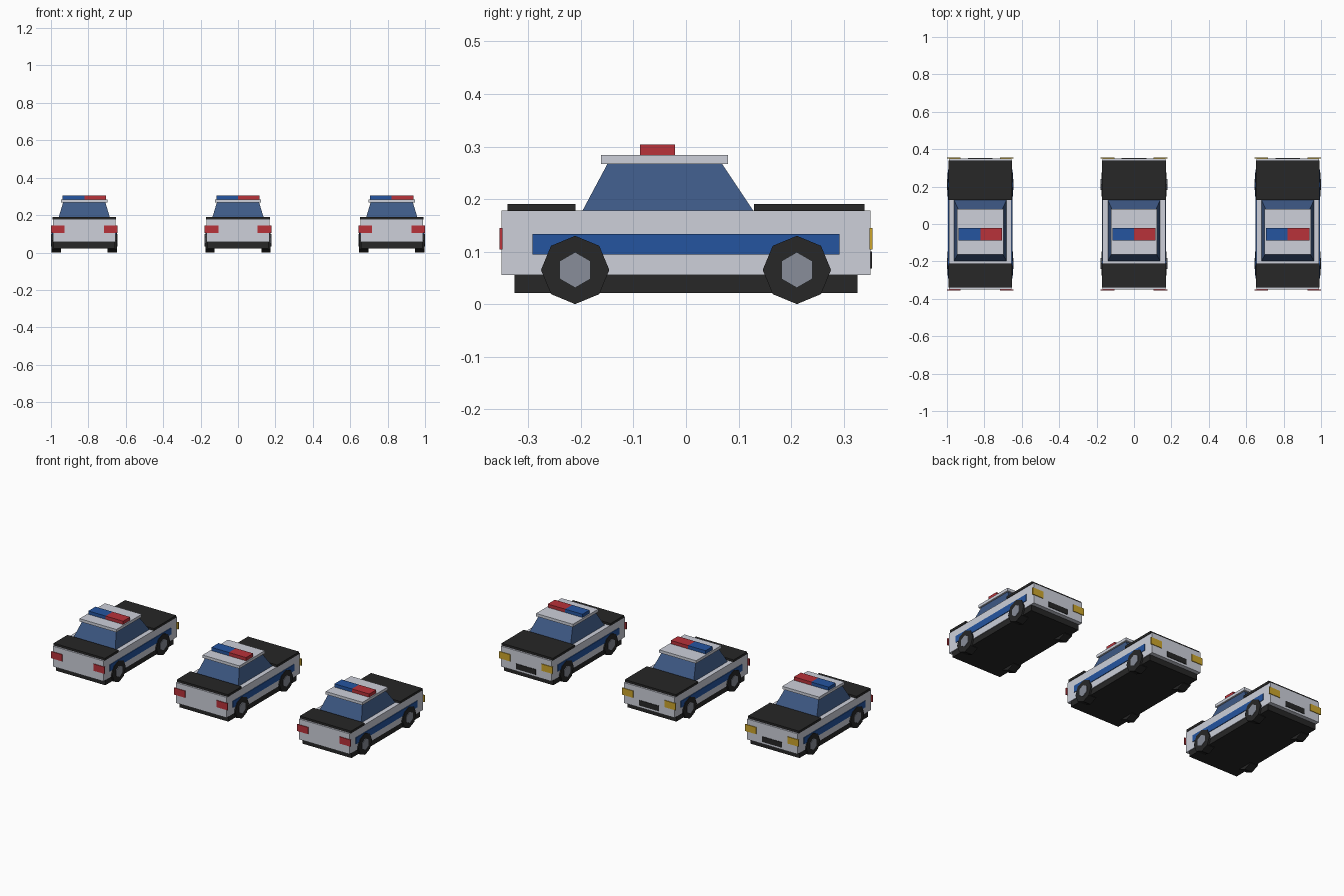
import bpy
import bmesh
from math import pi
from mathutils import Matrix, Vector

if "Cube" in bpy.data.objects:
    bpy.data.objects.remove(bpy.data.objects["Cube"], do_unlink=True)


def material(name, r, g, b):
    mat = bpy.data.materials.new(name)
    mat.use_nodes = True
    mat.diffuse_color = (r, g, b, 1)
    mat.node_tree.nodes["Principled BSDF"].inputs["Base Color"].default_value = (r, g, b, 1)
    return mat


GREY = material("light grey paint", 0.61, 0.63, 0.70)
BLACK = material("black", 0.02, 0.02, 0.02)
BLUE = material("blue", 0.018, 0.09, 0.35)
RED = material("red", 0.48, 0.032, 0.042)
YELLOW = material("yellow lamp", 0.61, 0.38, 0.025)
GLASS = material("blue glass", 0.048, 0.10, 0.235)
HUB = material("hub grey", 0.25, 0.27, 0.32)

CAR_SPACING = 0.822
parts = []


def finish(bm, name, mat):
    mesh = bpy.data.meshes.new(name)
    bm.to_mesh(mesh)
    bm.free()
    mesh.materials.append(mat)
    parts.append((name, mesh))


def box(name, mat, x, y, z):
    """Box from (min, max) ranges on each axis."""
    bm = bmesh.new()
    bmesh.ops.create_cube(bm, size=1)
    ranges = (x, y, z)
    for v in bm.verts:
        v.co = Vector([(lo + hi) / 2 + c * (hi - lo) for c, (lo, hi) in zip(v.co, ranges)])
    finish(bm, name, mat)


def disc(name, mat, sides, radius, x, y, z, turn=0):
    """Prism with its axis along x, between the two x values."""
    bm = bmesh.new()
    bmesh.ops.create_cone(bm, cap_ends=True, segments=sides, radius1=radius,
                          radius2=radius, depth=abs(x[1] - x[0]))
    place = Matrix.Translation(((x[0] + x[1]) / 2, y, z))
    spin = Matrix.Rotation(turn, 4, "X") @ Matrix.Rotation(pi / 2, 4, "Y")
    bmesh.ops.transform(bm, matrix=place @ spin, verts=bm.verts)
    finish(bm, name, mat)


def mirrored(side, inner, outer):
    return tuple(sorted((side * inner, side * outer)))


# Body shell, underside, bonnet and boot panels
box("body", GREY, (-0.168, 0.168), (-0.351, 0.351), (0.055, 0.178))
box("undercarriage", BLACK, (-0.164, 0.164), (-0.326, 0.326), (0.021, 0.056))
box("boot_panel", BLACK, (-0.171, 0.171), (-0.34, -0.21), (0.177, 0.191))
box("bonnet_panel", BLACK, (-0.171, 0.171), (0.129, 0.34), (0.177, 0.191))

# Tapered glass cabin
bm = bmesh.new()
rings = []
for half_x, back, front, z in ((0.14, -0.197, 0.128, 0.178), (0.113, -0.149, 0.068, 0.268)):
    rings.append([bm.verts.new((x, y, z)) for x, y in
                  ((-half_x, back), (half_x, back), (half_x, front), (-half_x, front))])
low, high = rings
bm.faces.new(low[::-1])
bm.faces.new(high)
for i in range(4):
    j = (i + 1) % 4
    bm.faces.new((low[i], low[j], high[j], high[i]))
finish(bm, "cabin", GLASS)

# Roof and two-colour light bar
box("roof", GREY, (-0.123, 0.123), (-0.162, 0.08), (0.267, 0.284))
box("light_bar_right", BLUE, (-0.116, 0), (-0.088, -0.021), (0.283, 0.304))
box("light_bar_left", RED, (0, 0.116), (-0.088, -0.021), (0.283, 0.304))

# Grille at the nose
box("grille", BLACK, (-0.066, 0.066), (0.345, 0.354), (0.068, 0.1))

# Lamps, stripes and wheels on both sides
for side, label in ((-1, "right"), (1, "left")):
    lamp_x = mirrored(side, 0.105, 0.178)
    box(f"tail_lamp_{label}", RED, lamp_x, (-0.355, -0.349), (0.104, 0.145))
    box(f"head_lamp_{label}", YELLOW, lamp_x, (0.349, 0.355), (0.104, 0.145))
    box(f"side_stripe_{label}", BLUE, mirrored(side, 0.165, 0.172),
        (-0.292, 0.292), (0.094, 0.133))
    for y, end in ((-0.211, "rear"), (0.211, "front")):
        disc(f"{end}_wheel_{label}", BLACK, 8, 0.065, mirrored(side, 0.125, 0.175), y, 0.065)
        disc(f"{end}_hub_{label}", HUB, 6, 0.034, mirrored(side, 0.15, 0.178), y, 0.065, pi / 2)

# Three identical cars in a row, sharing their meshes
for row, car in ((-1, "right_car"), (0, "middle_car"), (1, "left_car")):
    for name, mesh in parts:
        obj = bpy.data.objects.new(f"{car}_{name}", mesh)
        obj.location.x = row * CAR_SPACING
        bpy.context.collection.objects.link(obj)
